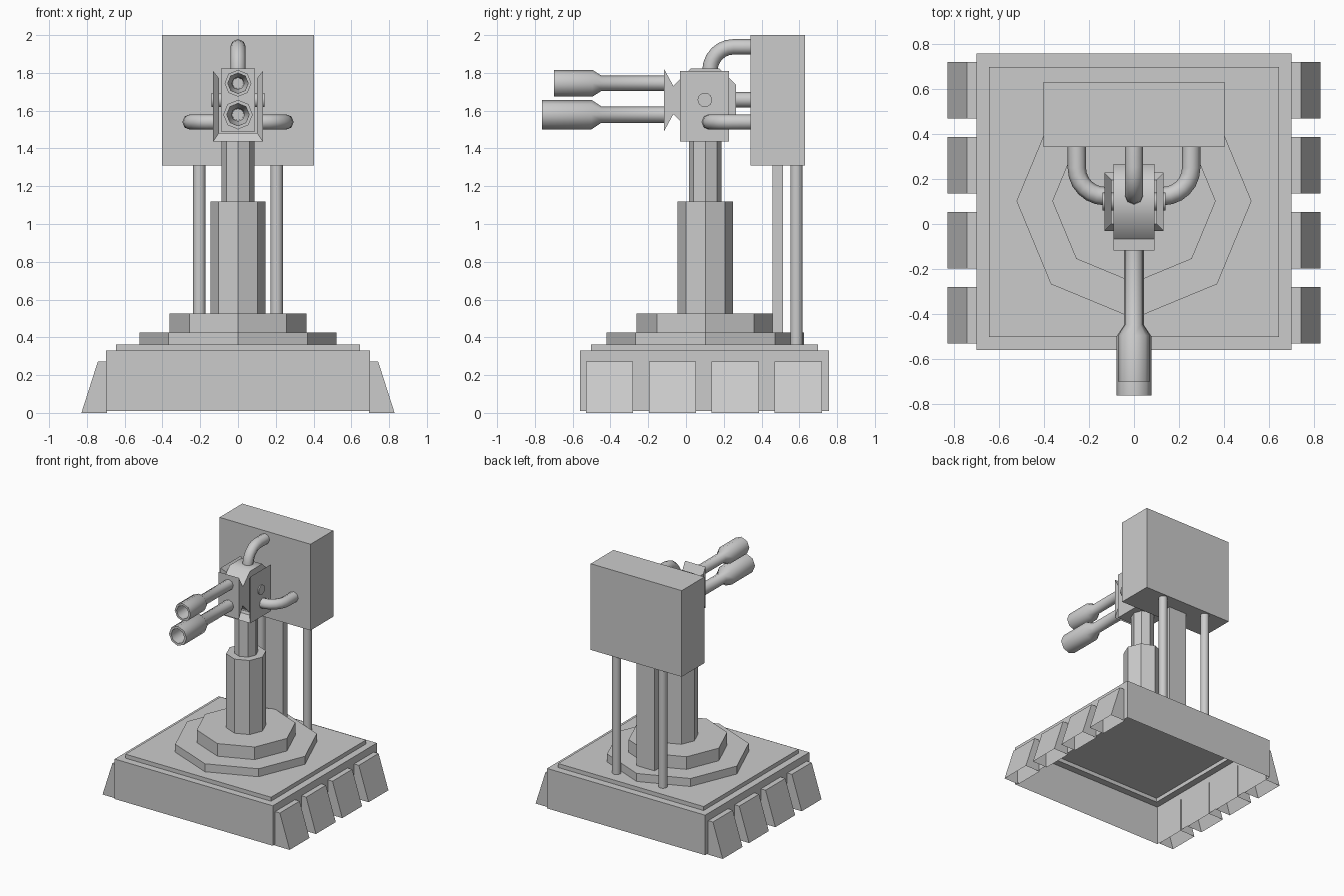
import bpy
import bmesh
from math import sin, cos, pi, radians
from mathutils import Vector

cube = bpy.data.objects.get("Cube")
if cube:
    bpy.data.objects.remove(cube, do_unlink=True)

grey = bpy.data.materials.new("plain_grey")
grey.use_nodes = True
grey.diffuse_color = (0.6, 0.6, 0.6, 1)
grey.node_tree.nodes["Principled BSDF"].inputs["Base Color"].default_value = (0.6, 0.6, 0.6, 1)


def loft(name, rings, start=True, end=True, smooth=False):
    """Skin a row of matching rings, with optional end caps."""
    bm = bmesh.new()
    loops = [[bm.verts.new(p) for p in ring] for ring in rings]
    n = len(loops[0])
    for a, b in zip(loops, loops[1:]):
        for i in range(n):
            j = (i + 1) % n
            bm.faces.new((a[i], a[j], b[j], b[i]))
    if start:
        bm.faces.new(loops[0][::-1])
    if end:
        bm.faces.new(loops[-1])
    bmesh.ops.recalc_face_normals(bm, faces=bm.faces)
    mesh = bpy.data.meshes.new(name)
    bm.to_mesh(mesh)
    bm.free()
    mesh.materials.append(grey)
    obj = bpy.data.objects.new(name, mesh)
    bpy.context.scene.collection.objects.link(obj)
    if smooth:
        bpy.ops.object.select_all(action='DESELECT')
        obj.select_set(True)
        bpy.context.view_layer.objects.active = obj
        bpy.ops.object.shade_smooth_by_angle(angle=radians(50))
    return obj


def rect(x0, x1, y0, y1, z):
    return [(x0, y0, z), (x1, y0, z), (x1, y1, z), (x0, y1, z)]


def box(name, x0, x1, y0, y1, z0, z1):
    return loft(name, [rect(x0, x1, y0, y1, z) for z in (z0, z1)])


def circle(center, u, v, r, sides=8):
    """Ring around a centre, spanned by the directions u and v."""
    c, u, v = Vector(center), Vector(u), Vector(v)
    return [c + r * (cos(2 * pi * i / sides) * u + sin(2 * pi * i / sides) * v)
            for i in range(sides)]


X, Y, Z = Vector((1, 0, 0)), Vector((0, 1, 0)), Vector((0, 0, 1))


def column(name, x, y, r, z0, z1, sides=8, smooth=False):
    return loft(name, [circle((x, y, z), X, Y, r, sides) for z in (z0, z1)], smooth=smooth)


# Hollow base with a raised top plate, open underneath
loft("base", [rect(-0.70, 0.70, -0.56, 0.757, 0.01),
              rect(-0.70, 0.70, -0.56, 0.757, 0.33),
              rect(-0.645, 0.645, -0.503, 0.698, 0.33),
              rect(-0.645, 0.645, -0.503, 0.698, 0.362)], start=False)

# Sloping feet along both sides, open underneath
for side, s in (("left", 1), ("right", -1)):
    for k in range(4):
        y0 = -0.53 + k * 0.333
        loft(f"{side}_foot_{k + 1}",
             [rect(s * 0.694, s * 0.829, y0, y0 + 0.25, 0),
              rect(s * 0.694, s * 0.742, y0, y0 + 0.25, 0.272)], start=False)

# Stepped turntable and telescopic pillar
for name, r, z0, z1 in (("turntable_lower", 0.522, 0.362, 0.426),
                        ("turntable_upper", 0.363, 0.426, 0.527),
                        ("pillar_lower", 0.146, 0.527, 1.12),
                        ("pillar_upper", 0.087, 1.12, 1.438)):
    column(name, 0, 0.102, r, z0, z1)

# Rear cabinet with its supports
box("cabinet", -0.403, 0.403, 0.342, 0.63, 1.31, 2.0)
box("cabinet_post", -0.08, 0.08, 0.458, 0.513, 0.426, 1.31)
for side, s in (("left", 1), ("right", -1)):
    column(f"{side}_cabinet_pole", s * 0.205, 0.585, 0.033, 0.362, 1.31, 12, True)

# Cradle: floor and two cheek plates, each tapering inward
loft("cradle_floor", [rect(-0.132, 0.132, -0.032, 0.228, 1.437),
                      rect(-0.1, 0.1, 0, 0.196, 1.483)])
for side, s in (("left", 1), ("right", -1)):
    loft(f"{side}_cradle_plate",
         [[(s * x, y0, z0), (s * x, y1, z0), (s * x, y1, z1), (s * x, y0, z1)]
          for x, y0, y1, z0, z1 in ((0.132, -0.032, 0.228, 1.437, 1.81),
                                    (0.1, 0, 0.196, 1.483, 1.77))])

# Gun body: eight-sided drum whose front flares out into a face plate
upper = [(-0.117, 0.166), (-0.067, 0.075), (0.024, 0.166), (0.178, 0.166), (0.266, 0.08)]
outline = upper + [(y, -z) for y, z in reversed(upper)]
loft("gun_body", [[(x, y, 1.656 + z) for y, z in outline] for x in (-0.09, 0.09)], smooth=True)

# Trunnion axle and rear coupling
loft("axle", [circle((x, 0.1, 1.657), Y, Z, 0.039, 10) for x in (-0.141, 0.141)], smooth=True)
loft("rear_coupling", [circle((0, y, 1.658), X, Z, 0.041) for y in (0.24, 0.35)], smooth=True)

# Two barrels with wide hollow muzzles
for name, z, tip, neck, tube_r, muzzle_r in (
        ("upper_barrel", 1.745, -0.70, -0.495, 0.041, 0.071),
        ("lower_barrel", 1.579, -0.762, -0.50, 0.044, 0.078)):
    profile = [(-0.1, tube_r), (-0.449, tube_r), (neck, muzzle_r), (tip, muzzle_r),
               (tip, muzzle_r * 0.76), (neck, muzzle_r * 0.7), (-0.449, tube_r * 0.8),
               (-0.14, tube_r * 0.7)]
    loft(name, [circle((0, y, z), X, Z, r) for y, r in profile], smooth=True)


def hose(name, corner, direction, reach, bend=0.125, r=0.041):
    """Hose leaving the cabinet forwards, then turning a right angle."""
    k, d = Vector(corner), Vector(direction)
    path = [(Vector((k.x, 0.35, k.z)), -Y)]
    for i in range(7):
        a = i * pi / 12
        path.append((k + Y * bend * (1 - sin(a)) + d * bend * (1 - cos(a)),
                     d * sin(a) - Y * cos(a)))
    path.append((k + d * reach, d))
    n = Y.cross(d)
    loft(name, [circle(p, n, t.cross(n), r) for p, t in path], smooth=True)


# Hoses from the cabinet to the top and both sides of the gun
hose("top_hose", (0, 0.127, 1.938), (0, 0, -1), 0.14)
hose("left_hose", (0.254, 0.124, 1.54), (-1, 0, 0), 0.14)
hose("right_hose", (-0.254, 0.124, 1.54), (1, 0, 0), 0.14)
